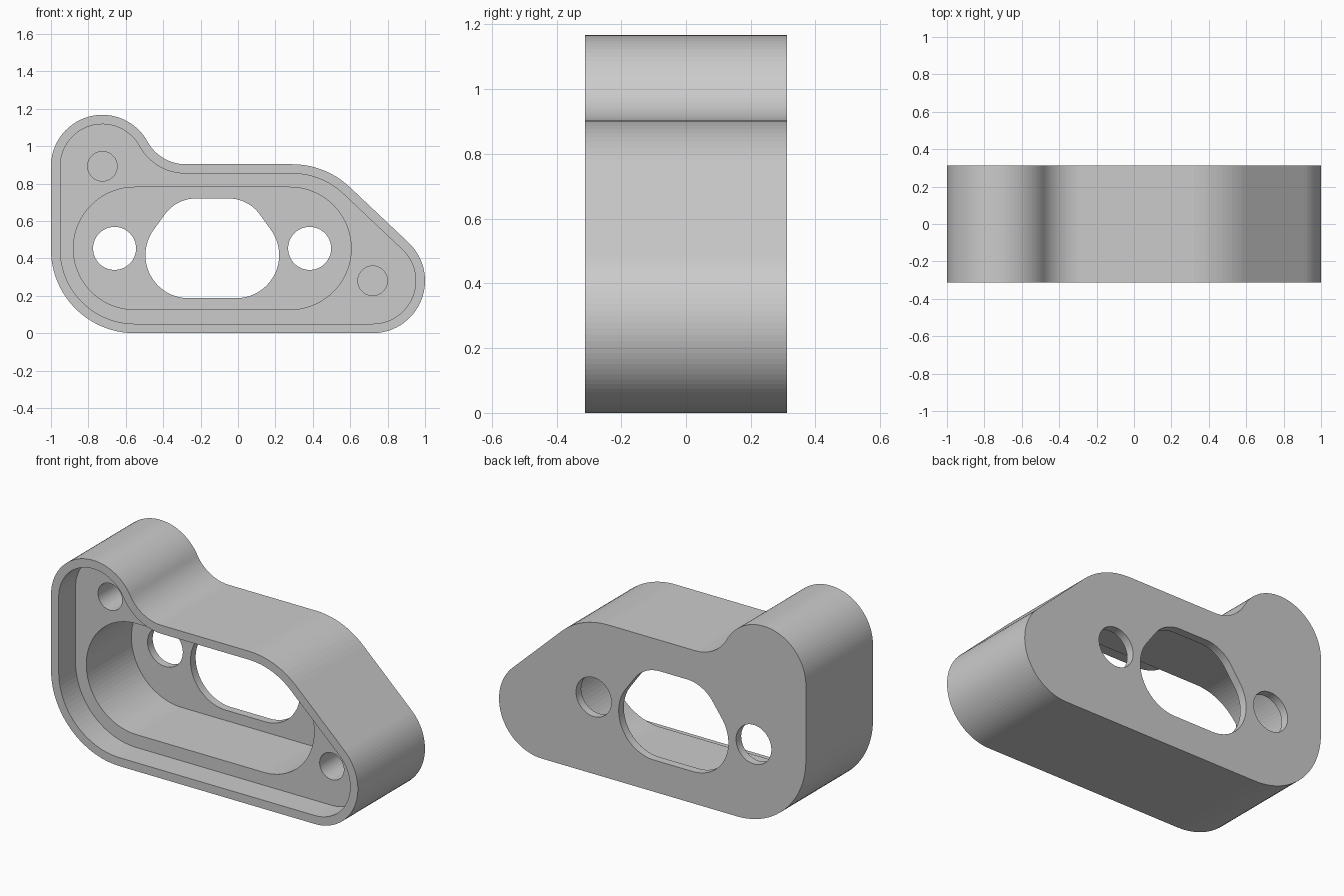
import bpy, bmesh
from math import atan2, acos, hypot, cos, sin, pi, ceil, radians

if "Cube" in bpy.data.objects:
    bpy.data.objects.remove(bpy.data.objects["Cube"])

FRONT, BACK = -0.3125, 0.3125
STEP = radians(4)


def belt(arcs, inset=0.0):
    """Counter-clockwise outline of tangent arcs (x, z, radius); negative radius = concave."""
    arcs = [(x, z, r - inset) for x, z, r in arcs]
    n = len(arcs)
    normals = []
    for i in range(n):
        x1, z1, r1 = arcs[i]
        x2, z2, r2 = arcs[(i + 1) % n]
        dx, dz = x2 - x1, z2 - z1
        c = max(-1, min(1, (r1 - r2) / hypot(dx, dz)))
        normals.append(atan2(dz, dx) - acos(c))
    pts = []
    for i, (x, z, r) in enumerate(arcs):
        a0, a1 = normals[i - 1], normals[i]
        sweep = (a1 - a0) % (2 * pi) if r > 0 else -((a0 - a1) % (2 * pi))
        k = max(1, ceil(abs(sweep) / STEP))
        for j in range(k + 1):
            a = a0 + sweep * j / k
            p = (x + r * cos(a), z + r * sin(a))
            if not pts or hypot(p[0] - pts[-1][0], p[1] - pts[-1][1]) > 1e-3:
                pts.append(p)
    return pts


def circle(x, z, r, n=64):
    return [(x + r * cos(2 * pi * i / n), z + r * sin(2 * pi * i / n)) for i in range(n)]


def prism(name, pts, y0, y1):
    bm = bmesh.new()
    face = bm.faces.new([bm.verts.new((x, y0, z)) for x, z in pts])
    ext = bmesh.ops.extrude_face_region(bm, geom=[face])
    verts = [v for v in ext["geom"] if isinstance(v, bmesh.types.BMVert)]
    bmesh.ops.translate(bm, verts=verts, vec=(0, y1 - y0, 0))
    bmesh.ops.recalc_face_normals(bm, faces=bm.faces)
    me = bpy.data.meshes.new(name)
    bm.to_mesh(me)
    bm.free()
    ob = bpy.data.objects.new(name, me)
    bpy.context.collection.objects.link(ob)
    return ob


# Outer housing outline
outline = [(-0.553, 0.447, 0.447), (0.72, 0.28, 0.28), (0.29, 0.455, 0.448),
           (-0.28, 1.135, -0.232), (-0.725, 0.892, 0.275)]
housing = prism("housing", belt(outline), FRONT, BACK)

# Rim recess, deep pocket, shaped window, through holes, blind screw holes
slot = [(-0.553, 0.453, 0.327), (0.278, 0.453, 0.327)]
window = [(-0.265, 0.417, 0.23), (-0.01, 0.417, 0.23),
          (-0.05, 0.515, 0.205), (-0.225, 0.515, 0.205)]
OUT = FRONT - 0.1
cuts = [("recess_cutter", belt(outline, 0.05), FRONT + 0.157),
        ("pocket_cutter", belt(slot), FRONT + 0.577),
        ("window_cutter", belt(window), BACK + 0.1),
        ("left_hole_cutter", circle(-0.66, 0.453, 0.115), BACK + 0.1),
        ("right_hole_cutter", circle(0.383, 0.453, 0.115), BACK + 0.1),
        ("upper_screw_cutter", circle(-0.725, 0.892, 0.079), FRONT + 0.48),
        ("lower_screw_cutter", circle(0.72, 0.28, 0.079), FRONT + 0.48)]

bpy.context.view_layer.objects.active = housing
for name, pts, depth in cuts:
    cutter = prism(name, pts, OUT, depth)
    cutter.hide_render = True
    mod = housing.modifiers.new(name, "BOOLEAN")
    mod.operation = "DIFFERENCE"
    mod.solver = "EXACT"
    mod.object = cutter
    bpy.ops.object.modifier_apply(modifier=mod.name)
    bpy.data.objects.remove(cutter)
